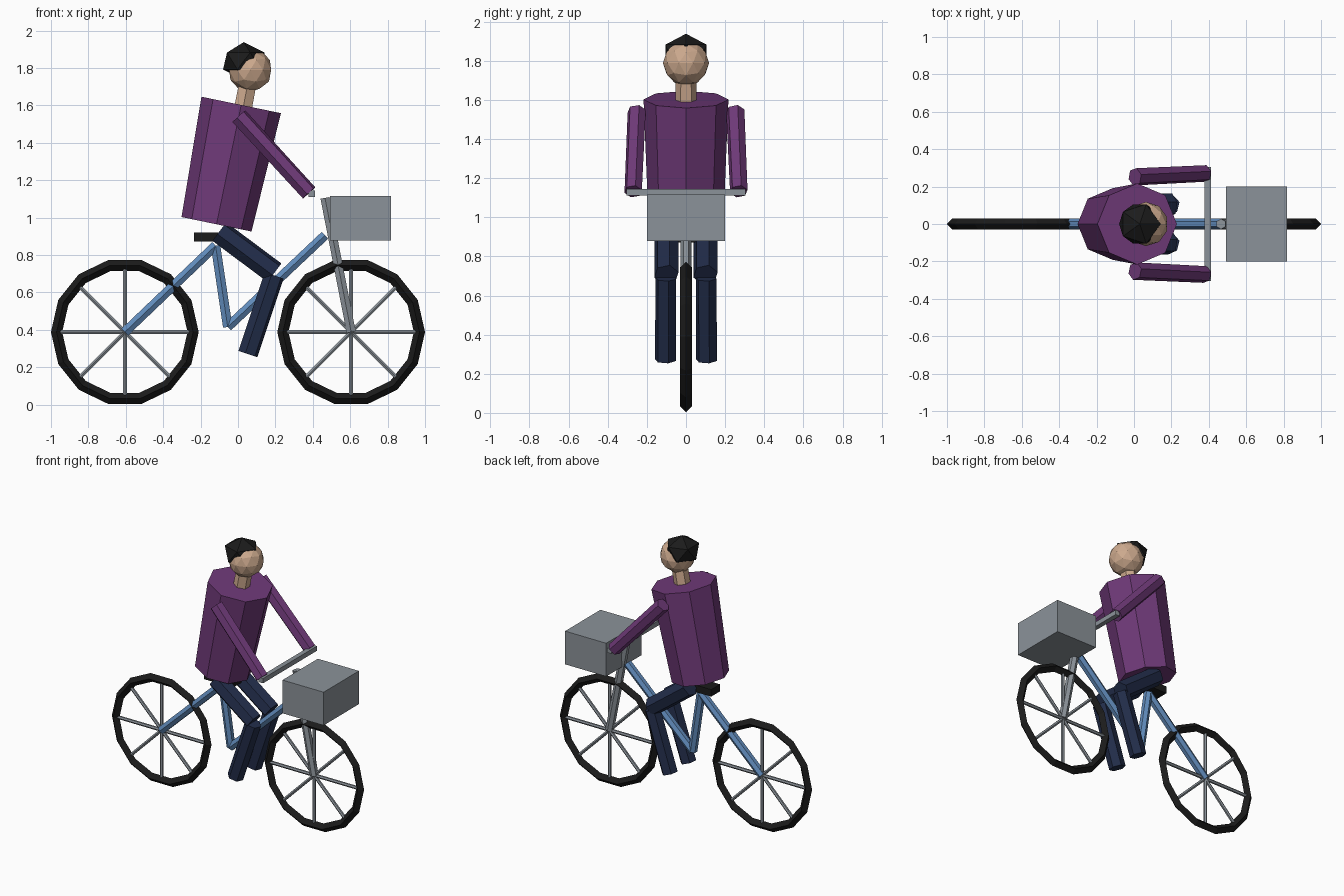
import bpy, bmesh, math
from mathutils import Vector

cube = bpy.data.objects.get("Cube")
if cube:
    bpy.data.objects.remove(cube, do_unlink=True)


def material(name, color):
    m = bpy.data.materials.new(name)
    m.use_nodes = True
    m.diffuse_color = (*color, 1)
    m.node_tree.nodes["Principled BSDF"].inputs["Base Color"].default_value = (*color, 1)
    return m


black = material("black", (0.011, 0.011, 0.011))
grey = material("metal grey", (0.26, 0.29, 0.32))
blue = material("frame blue", (0.12, 0.26, 0.5))
purple = material("jacket purple", (0.16, 0.042, 0.19))
navy = material("trouser navy", (0.016, 0.026, 0.068))
skin = material("skin", (0.61, 0.4, 0.27))


def finish(name, mat):
    obj = bpy.context.object
    obj.name = name
    obj.data.materials.append(mat)
    return obj


def tube(name, start, end, r1, mat, r2=None, sides=6, phase=0):
    """Flat-ended prism between two points, with a corner towards y at phase 0."""
    a, b = Vector(start), Vector(end)
    axis = (b - a).normalized()
    side = Vector((0, 1, 0))
    side = (side - axis * side.dot(axis)).normalized()
    other = axis.cross(side)
    bm = bmesh.new()
    rings = []
    for centre, r in ((a, r1), (b, r2 or r1)):
        ring = []
        for k in range(sides):
            t = math.tau * k / sides + math.radians(phase)
            ring.append(bm.verts.new(centre + r * (side * math.cos(t) + other * math.sin(t))))
        rings.append(ring)
    low, high = rings
    for k in range(sides):
        n = (k + 1) % sides
        bm.faces.new((low[k], low[n], high[n], high[k]))
    bm.faces.new(low[::-1])
    bm.faces.new(high)
    bmesh.ops.recalc_face_normals(bm, faces=bm.faces)
    mesh = bpy.data.meshes.new(name)
    bm.to_mesh(mesh)
    bm.free()
    mesh.materials.append(mat)
    obj = bpy.data.objects.new(name, mesh)
    bpy.context.collection.objects.link(obj)
    return obj


def box(name, centre, size, mat):
    bpy.ops.mesh.primitive_cube_add(size=1, location=centre)
    obj = finish(name, mat)
    obj.scale = size
    return obj


def ball(name, centre, scale, detail, mat):
    bpy.ops.mesh.primitive_ico_sphere_add(subdivisions=detail, radius=1, location=centre)
    obj = finish(name, mat)
    obj.scale = scale
    return obj


# Wheels with crossing spokes
HUB_Z = 0.388
for label, x in (("rear", -0.605), ("front", 0.605)):
    bpy.ops.mesh.primitive_torus_add(location=(x, 0, HUB_Z), rotation=(math.pi / 2, 0, 0),
                                     major_segments=14, minor_segments=4,
                                     major_radius=0.365, minor_radius=0.03)
    finish(label + "_tyre", black)
    for k in range(4):
        t = math.pi * k / 4
        d = Vector((math.cos(t), 0, math.sin(t))) * 0.355
        c = Vector((x, 0, HUB_Z))
        tube(f"{label}_spoke_{k + 1}", c - d, c + d, 0.012, grey)

# Frame, fork, saddle, handlebar and basket
rear_hub, seat_top = (-0.605, 0, HUB_Z), (-0.12, 0, 0.85)
crank, head_joint = (-0.055, 0, 0.415), (0.465, 0, 0.905)
tube("rear_stay", rear_hub, seat_top, 0.029, blue)
tube("seat_tube", seat_top, crank, 0.029, blue)
tube("down_tube", crank, head_joint, 0.029, blue)
tube("fork", (0.605, 0, HUB_Z), (0.465, 0, 1.105), 0.028, grey)
box("saddle", (-0.12, 0, 0.896), (0.23, 0.1, 0.05), black)
box("handlebar", (0.395, 0, 1.128), (0.034, 0.61, 0.034), grey)
box("basket", (0.656, 0, 0.997), (0.326, 0.4, 0.238), grey)

# Rider torso, neck, head and hair
tube("torso", (-0.115, 0, 0.964), (0.017, 0, 1.602), 0.191, purple, r2=0.217, sides=8)
tube("neck", (0.022, 0, 1.56), (0.055, 0, 1.73), 0.055, skin, r2=0.053)
ball("head", (0.065, 0, 1.789), (0.118, 0.118, 0.118), 2, skin)
ball("hair", (0.031, 0, 1.837), (0.124, 0.124, 0.101), 1, black)

# Limbs on both sides
for label, s in (("left", 1), ("right", -1)):
    y = s  # the rider faces +x, sides are named along y
    tube(label + "_arm", (0.005, 0.252 * y, 1.542), (0.38, 0.27 * y, 1.132), 0.048, purple,
         r2=0.046, phase=15)
    tube(label + "_thigh", (-0.1, 0.1 * y, 0.925), (0.195, 0.1 * y, 0.705), 0.064, navy, phase=15)
    tube(label + "_shin", (0.193, 0.103 * y, 0.69), (0.053, 0.105 * y, 0.27), 0.055, navy, phase=15)
